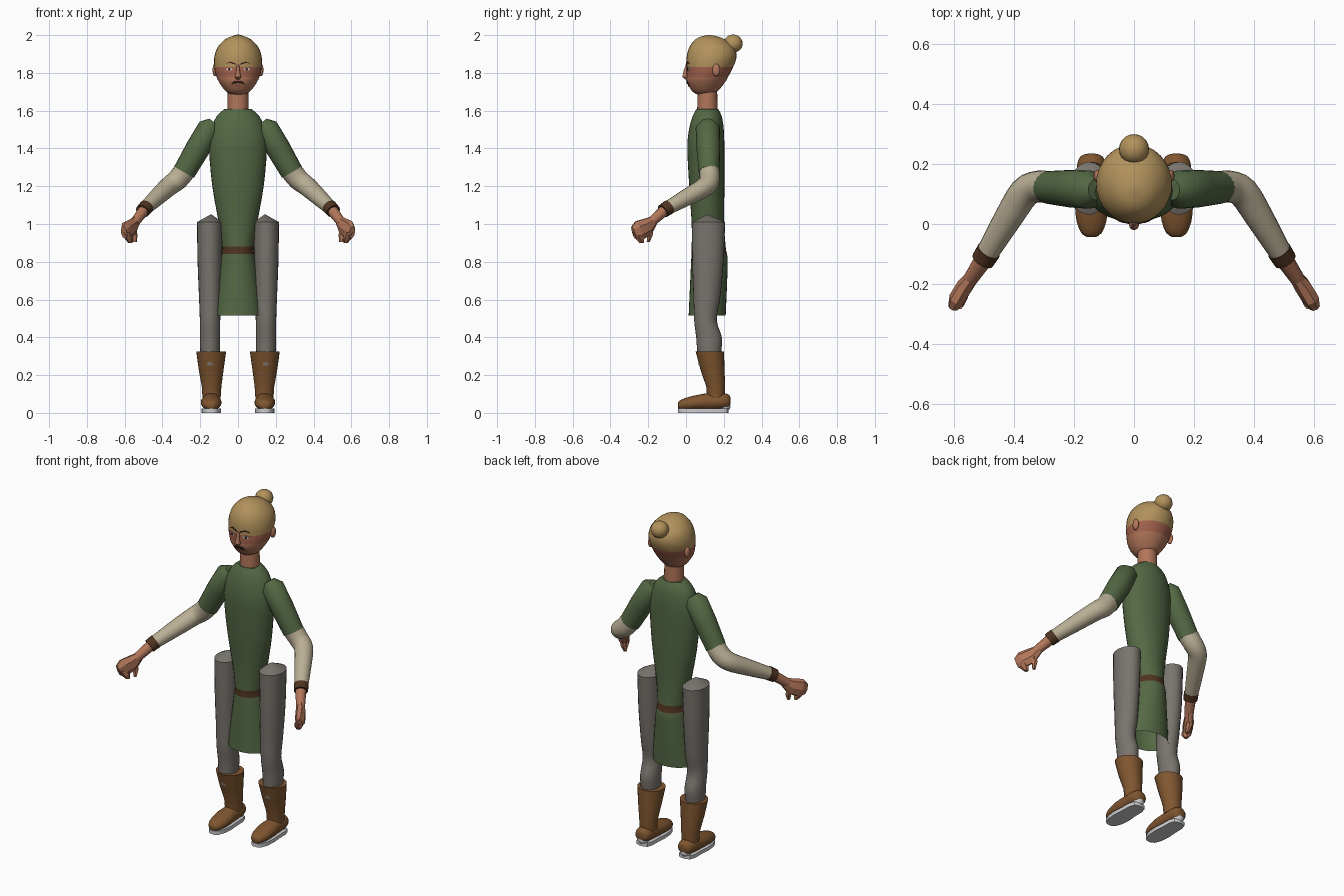
import bpy, bmesh, math
from mathutils import Vector

cube = bpy.data.objects.get("Cube")
if cube:
    bpy.data.objects.remove(cube, do_unlink=True)


def material(name, *rgb):
    lin = [((c / 255 + 0.055) / 1.055) ** 2.4 for c in rgb] + [1]
    m = bpy.data.materials.new(name)
    m.diffuse_color = lin
    m.use_nodes = True
    m.node_tree.nodes["Principled BSDF"].inputs["Base Color"].default_value = lin
    return m


HAIR = material("blond hair", 178, 146, 92)
SKIN = material("skin", 178, 118, 90)
BLUSH = material("flushed skin", 164, 98, 78)
GREEN = material("green tunic", 84, 104, 68)
CREAM = material("cream sleeve", 186, 175, 149)
GREY = material("grey trousers", 121, 116, 110)
BOOT = material("brown leather", 128, 86, 48)
BELT = material("dark leather", 80, 52, 32)
WHITE = material("pale sole", 205, 205, 208)
DARK = material("dark brows", 52, 30, 22)


def finish(name, bm, mats, rule=None, angle=40):
    bmesh.ops.recalc_face_normals(bm, faces=bm.faces)
    if rule:
        for f in bm.faces:
            f.material_index = rule(f.calc_center_median())
    me = bpy.data.meshes.new(name)
    bm.to_mesh(me)
    bm.free()
    for m in mats:
        me.materials.append(m)
    ob = bpy.data.objects.new(name, me)
    bpy.context.collection.objects.link(ob)
    bpy.ops.object.select_all(action="DESELECT")
    ob.select_set(True)
    bpy.context.view_layer.objects.active = ob
    if angle:
        bpy.ops.object.shade_smooth_by_angle(angle=math.radians(angle))
    return ob


def refine(rings, steps):
    """Catmull-Rom interpolation through rows of numbers."""
    out = []
    for i in range(len(rings) - 1):
        p = [rings[max(0, min(len(rings) - 1, i + k))] for k in (-1, 0, 1, 2)]
        for s in range(steps):
            t = s / steps
            out.append([b + 0.5 * t * (c - a + t * (2 * a - 5 * b + 4 * c - d + t * (3 * (b - c) + d - a)))
                        for a, b, c, d in zip(*p)])
    return out + [list(rings[-1])]


def loft(name, rings, mats, axes=None, sides=20, caps=(True, True), rule=None, angle=40):
    """Skin elliptical rings given as (x, y, z, radius_u, radius_v)."""
    bm = bmesh.new()
    pts = [Vector(r[:3]) for r in rings]
    loops = []
    for i, r in enumerate(rings):
        if axes:
            u, v = axes
        else:
            t = (pts[min(i + 1, len(pts) - 1)] - pts[max(i - 1, 0)]).normalized()
            u = t.cross(Vector((0, 0, 1))).normalized()
            v = u.cross(t)
        ring = []
        for k in range(sides):
            a = math.tau * k / sides
            ring.append(bm.verts.new(pts[i] + u * r[3] * math.cos(a) + v * r[4] * math.sin(a)))
        loops.append(ring)
    for a, b in zip(loops, loops[1:]):
        for k in range(sides):
            j = (k + 1) % sides
            bm.faces.new((a[k], a[j], b[j], b[k]))
    for use, ring in zip(caps, (loops[0], loops[-1])):
        if use:
            bm.faces.new(ring)
    return finish(name, bm, mats, rule, angle)


def ball(name, loc, size, mat):
    bm = bmesh.new()
    bmesh.ops.create_uvsphere(bm, u_segments=20, v_segments=12, radius=1)
    for v in bm.verts:
        v.co = Vector(a * b + c for a, b, c in zip(v.co, size, loc))
    return finish(name, bm, [mat], angle=60)


X, Y, Z = Vector((1, 0, 0)), Vector((0, 1, 0)), Vector((0, 0, 1))
UP, AHEAD = (X, Y), (X, Z)

# Head with hair cap and flushed band
head = refine([(0, .10, 1.68, .02, .025), (0, .10, 1.70, .062, .065), (0, .106, 1.75, .10, .10),
               (0, .116, 1.79, .117, .113), (0, .126, 1.83, .125, .123), (0, .135, 1.88, .126, .132),
               (0, .137, 1.93, .111, .122), (0, .13, 1.97, .078, .088), (0, .125, 1.99, .045, .052),
               (0, .122, 2.0, .008, .01)], 3)
loft("head", head, [SKIN, BLUSH, HAIR], UP, 32, angle=70,
     rule=lambda c: 2 if c.z > 1.83 else 1 if c.z > 1.775 else 0)
ball("hair_bun", (0, .25, 1.955), (.05, .05, .048), HAIR)
loft("neck", [(0, .113, 1.58, .056, .054), (0, .113, 1.72, .054, .052)], [SKIN], UP, 24)


def face_y(x, z):
    for a, b in zip(head, head[1:]):
        if a[2] <= z <= b[2]:
            t = (z - a[2]) / (b[2] - a[2])
            _, yc, _, rx, ry = [p + (q - p) * t for p, q in zip(a, b)]
            return yc - ry * math.sqrt(max(0, 1 - (x / rx) ** 2))


def plate(name, outline, mat, lift):
    bm = bmesh.new()
    f = bm.faces.new([bm.verts.new((x, face_y(x, z) - lift, z)) for x, z in outline])
    back = bmesh.ops.extrude_face_region(bm, geom=[f])["geom"]
    bmesh.ops.translate(bm, vec=(0, .005, 0), verts=[g for g in back if isinstance(g, bmesh.types.BMVert)])
    finish(name, bm, [mat], angle=0)


def oval(cx, cz, rx, rz):
    return [(cx + rx * math.cos(k * math.tau / 10), cz + rz * math.sin(k * math.tau / 10)) for k in range(10)]


# Facial features
loft("nose", [(0, .004, 1.845, .006, .006), (0, -.004, 1.80, .011, .012),
              (0, -.004, 1.778, .017, .016), (0, .004, 1.766, .008, .008)], [SKIN], UP, 10)
plate("moustache", [(-.038, 1.737), (-.02, 1.742), (0, 1.746), (.02, 1.742), (.038, 1.737),
                    (.025, 1.755), (0, 1.759), (-.025, 1.755)], DARK, .005)
plate("lips", oval(0, 1.732, .022, .007), BLUSH, .003)
for side, s in (("left", 1), ("right", -1)):
    plate(side + "_eye", oval(s * .046, 1.819, .017, .008), WHITE, .003)
    plate(side + "_iris", oval(s * .046, 1.819, .007, .007), DARK, .005)
    plate(side + "_brow", [(s * x, z) for x, z in ((.013, 1.842), (.04, 1.853), (.066, 1.849),
                                                   (.04, 1.860), (.013, 1.850))], DARK, .004)
    ball(side + "_ear", (s * .122, .16, 1.815), (.013, .021, .033), SKIN)

# Tunic: bodice, belt band and open skirt
tunic = refine([(0, .112, .515, .126, .098), (0, .118, .65, .112, .098), (0, .124, .80, .094, .097),
                (0, .123, .84, .087, .094), (0, .12, .88, .084, .09), (0, .116, 1.0, .101, .086),
                (0, .11, 1.2, .136, .093), (0, .105, 1.40, .153, .098), (0, .108, 1.50, .142, .092),
                (0, .112, 1.57, .113, .077), (0, .113, 1.61, .07, .057)], 3)
loft("tunic", tunic, [GREEN, BELT], UP, 32, caps=(False, True),
     rule=lambda c: 1 if .84 < c.z < .88 else 0)

for side, s in (("left", 1), ("right", -1)):
    def mirrored(rows):
        return [(s * r[0], *r[1:]) for r in rows]

    # Arm: short sleeve, long undersleeve, cuff, wrist and fist
    loft(side + "_sleeve", mirrored([(.128, .115, 1.54, .035, .03), (.15, .115, 1.51, .064, .062),
                                     (.21, .118, 1.405, .063, .065), (.285, .122, 1.275, .055, .06)]), [GREEN], angle=50)
    loft(side + "_undersleeve", refine(mirrored([(.28, .122, 1.285, .053, .058), (.32, .125, 1.235, .053, .056),
                                                 (.365, .105, 1.20, .052, .052), (.42, .02, 1.15, .047, .046),
                                                 (.495, -.105, 1.08, .037, .035)]), 3), [CREAM], angle=60)
    loft(side + "_cuff", mirrored([(.485, -.09, 1.09, .041, .039), (.505, -.122, 1.068, .039, .037)]), [BELT])
    loft(side + "_wrist", mirrored([(.49, -.1, 1.084, .032, .03), (.55, -.19, 1.005, .024, .026)]), [SKIN], sides=12)
    loft(side + "_fist", mirrored([(.535, -.168, 1.02, .021, .025), (.562, -.205, .985, .029, .048),
                                   (.59, -.25, .965, .029, .054), (.604, -.278, .955, .018, .035)]),
         [SKIN], sides=7, angle=20)
    loft(side + "_thumb", mirrored([(.555, -.19, .975, .018, .018), (.55, -.19, .94, .018, .016),
                                    (.545, -.2, .905, .009, .01)]), [SKIN], UP, 6, angle=20)
    loft(side + "_fingers", mirrored([(.59, -.255, .955, .026, .034), (.578, -.245, .925, .024, .028),
                                      (.57, -.235, .9, .012, .014)]), [SKIN], UP, 6, angle=20)

    # Leg with a conical top, curving back at the calf
    leg = [(.145, .123, .25, .045, .055), (.148, .123, .33, .052, .064), (.148, .122, .40, .054, .068),
           (.148, .103, .49, .054, .06), (.148, .11, .60, .058, .07), (.15, .116, .80, .064, .083),
           (.15, .119, 1.01, .067, .088)]
    loft(side + "_trouser_leg", mirrored(refine(leg, 3) + [(.143, .115, 1.05, .003, .003)]), [GREY], UP, 24, angle=35)

    # Boot shaft, foot, sole and pale heel
    loft(side + "_boot_shaft", mirrored([(.14, .158, .08, .048, .046), (.14, .157, .14, .052, .05),
                                         (.142, .14, .23, .066, .064), (.142, .126, .325, .079, .075)]), [BOOT], UP, 24)
    foot = [(.142, -.043, .04, .016, .014), (.142, -.03, .042, .034, .026), (.142, .01, .048, .05, .035),
            (.142, .07, .056, .055, .041), (.142, .13, .06, .05, .046), (.142, .19, .062, .049, .043),
            (.142, .225, .062, .038, .036), (.142, .235, .065, .012, .018)]
    loft(side + "_foot", mirrored(refine(foot, 2)), [BOOT], AHEAD, 20, angle=60)
    bm = bmesh.new()
    rim = [(p[0] + d * max(.012, p[3] * .95), p[1]) for d, row in ((1, foot), (-1, foot[::-1])) for p in row]
    base = bm.faces.new([bm.verts.new((s * x, y * .96, 0)) for x, y in rim])
    top = bmesh.ops.extrude_face_region(bm, geom=[base])["geom"]
    bmesh.ops.translate(bm, vec=(0, 0, .022), verts=[g for g in top if isinstance(g, bmesh.types.BMVert)])
    finish(side + "_sole", bm, [WHITE])
    ball(side + "_heel", (s * .142, .205, .034), (.032, .03, .028), WHITE)
